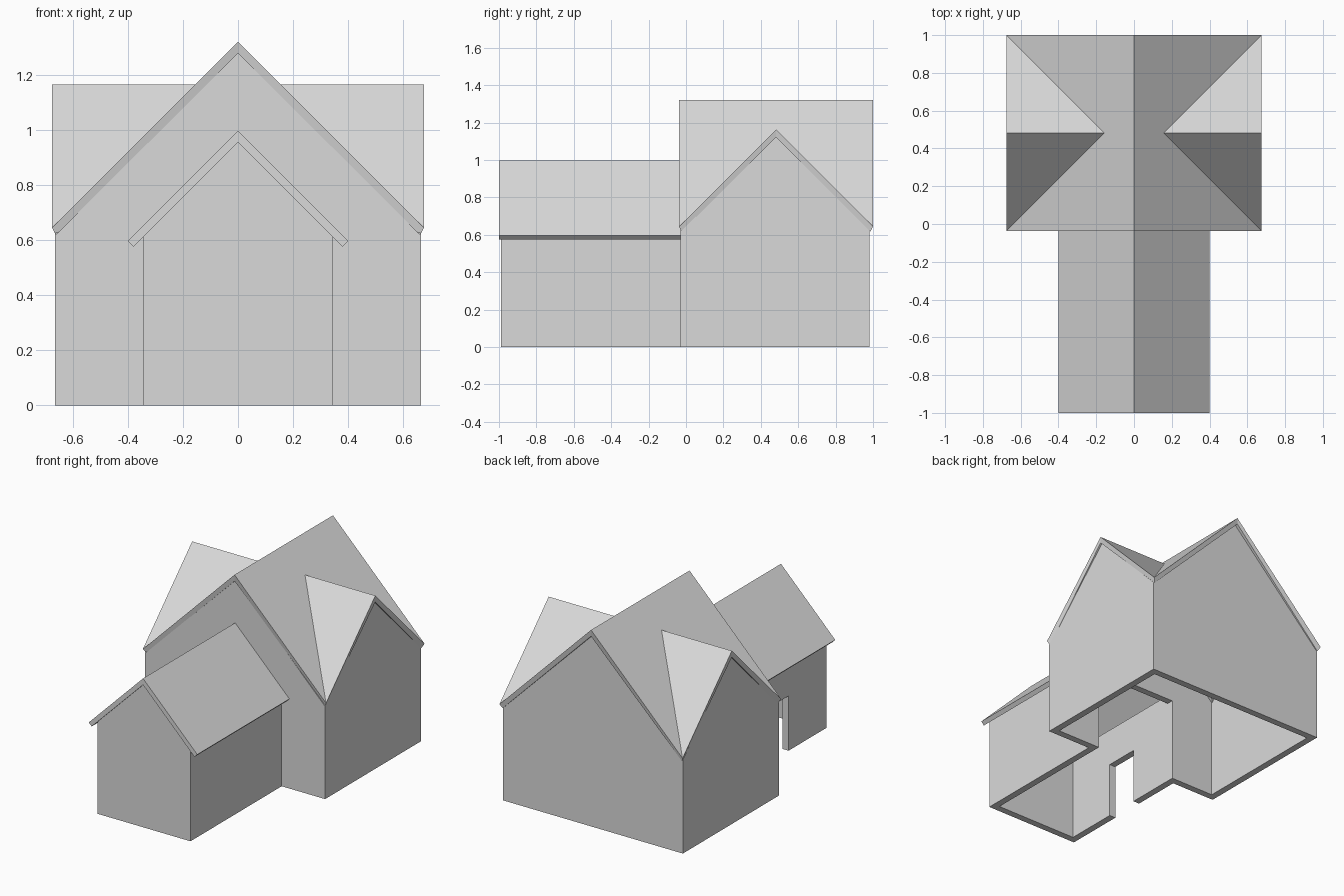
import bpy
import bmesh
from mathutils import Vector

cube = bpy.data.objects.get("Cube")
if cube:
    bpy.data.objects.remove(cube, do_unlink=True)

GREY = 0.7
mat = bpy.data.materials.new("plain grey")
mat.use_nodes = True
mat.diffuse_color = (GREY, GREY, GREY, 1)
mat.node_tree.nodes["Principled BSDF"].inputs["Base Color"].default_value = (GREY, GREY, GREY, 1)

WALL = 0.045          # wall thickness
ROOF = 0.03           # roof thickness
HALF = 0.663          # main hall half width
FRONT, BACK = -0.03, 0.98
MID = 0.4815          # line of the side gables
WING = 0.343          # wing half width
WING_FRONT = -0.99


def finish(name, bm):
    mesh = bpy.data.meshes.new(name)
    bm.to_mesh(mesh)
    bm.free()
    mesh.materials.append(mat)
    obj = bpy.data.objects.new(name, mesh)
    bpy.context.collection.objects.link(obj)
    return obj


def panel(name, axis, start, profile, thickness=WALL):
    """Wall panel: a (horizontal, z) outline extruded along x or y."""
    bm = bmesh.new()

    def place(h, z):
        return (start, h, z) if axis == "x" else (h, start, z)

    face = bm.faces.new([bm.verts.new(place(h, z)) for h, z in profile])
    out = bmesh.ops.extrude_face_region(bm, geom=[face])
    step = Vector((thickness, 0, 0)) if axis == "x" else Vector((0, thickness, 0))
    moved = [v for v in out["geom"] if isinstance(v, bmesh.types.BMVert)]
    bmesh.ops.translate(bm, vec=step, verts=moved)
    bmesh.ops.recalc_face_normals(bm, faces=bm.faces)
    return finish(name, bm)


def roof(name, polygons):
    """Roof skin, mirrored in x and thickened downwards."""
    bm = bmesh.new()
    for side in (1, -1):
        for poly in polygons:
            f = bm.faces.new([bm.verts.new((side * x, y, z)) for x, y, z in poly])
            f.normal_update()
            if f.normal.z < 0:
                f.normal_flip()
    bmesh.ops.remove_doubles(bm, verts=bm.verts, dist=0.0005)
    obj = finish(name, bm)
    mod = obj.modifiers.new("thickness", "SOLIDIFY")
    mod.thickness = ROOF
    mod.offset = -1
    mod.use_even_offset = True
    return obj


def gable(center, half, apex, base=0.0):
    """House-shaped outline with 45 degree slopes."""
    return [(center - half, base), (center + half, base), (center + half, apex - half),
            (center, apex), (center - half, apex - half)]


# Main hall: end gables, the front one open into the wing
inner = WING - WALL
doorway = [(inner, 0), (inner, 0.555), (-inner, 0.555), (-inner, 0)]
outline = gable(0, HALF - 0.001, 1.28)
panel("main_back_wall", "y", BACK - WALL, outline)
panel("main_front_wall", "y", FRONT, [outline[0]] + doorway[::-1] + outline[1:])

# Main hall: side gables
side_outline = gable((FRONT + BACK) / 2, (BACK - FRONT) / 2, 1.127)
panel("main_left_wall", "x", HALF - WALL, side_outline)
panel("main_right_wall", "x", -HALF, side_outline)

# Wing walls, with a door in the right-hand side
panel("wing_front_wall", "y", WING_FRONT, gable(0, WING, 0.957))
y0, y1, top = WING_FRONT + WALL, FRONT, 0.612
panel("wing_left_wall", "x", inner, [(y0, 0), (y1, 0), (y1, top), (y0, top)])
door = [(-0.59, 0), (-0.59, 0.365), (-0.36, 0.365), (-0.36, 0)]
panel("wing_right_wall", "x", -WING, [(y0, 0)] + door + [(y1, 0), (y1, top), (y0, top)])

# Main roof with crossing side gables
RIDGE, EAVE = 1.32, 0.675
RF, RB = -0.037, 1.0
eave_z = RIDGE - EAVE
cross_z = eave_z + (RB - RF) / 2
tip = (RIDGE - cross_z, MID, cross_z)
peak = (EAVE, MID, cross_z)
front_eave, back_eave = (EAVE, RF, eave_z), (EAVE, RB, eave_z)
roof("main_roof", [
    [(0, RF, RIDGE), front_eave, tip, back_eave, (0, RB, RIDGE)],
    [tip, front_eave, peak],
    [tip, peak, back_eave],
])

# Wing roof
roof("wing_roof", [[(0, -1, 0.997), (0.4, -1, 0.597), (0.4, FRONT, 0.597), (0, FRONT, 0.997)]])
